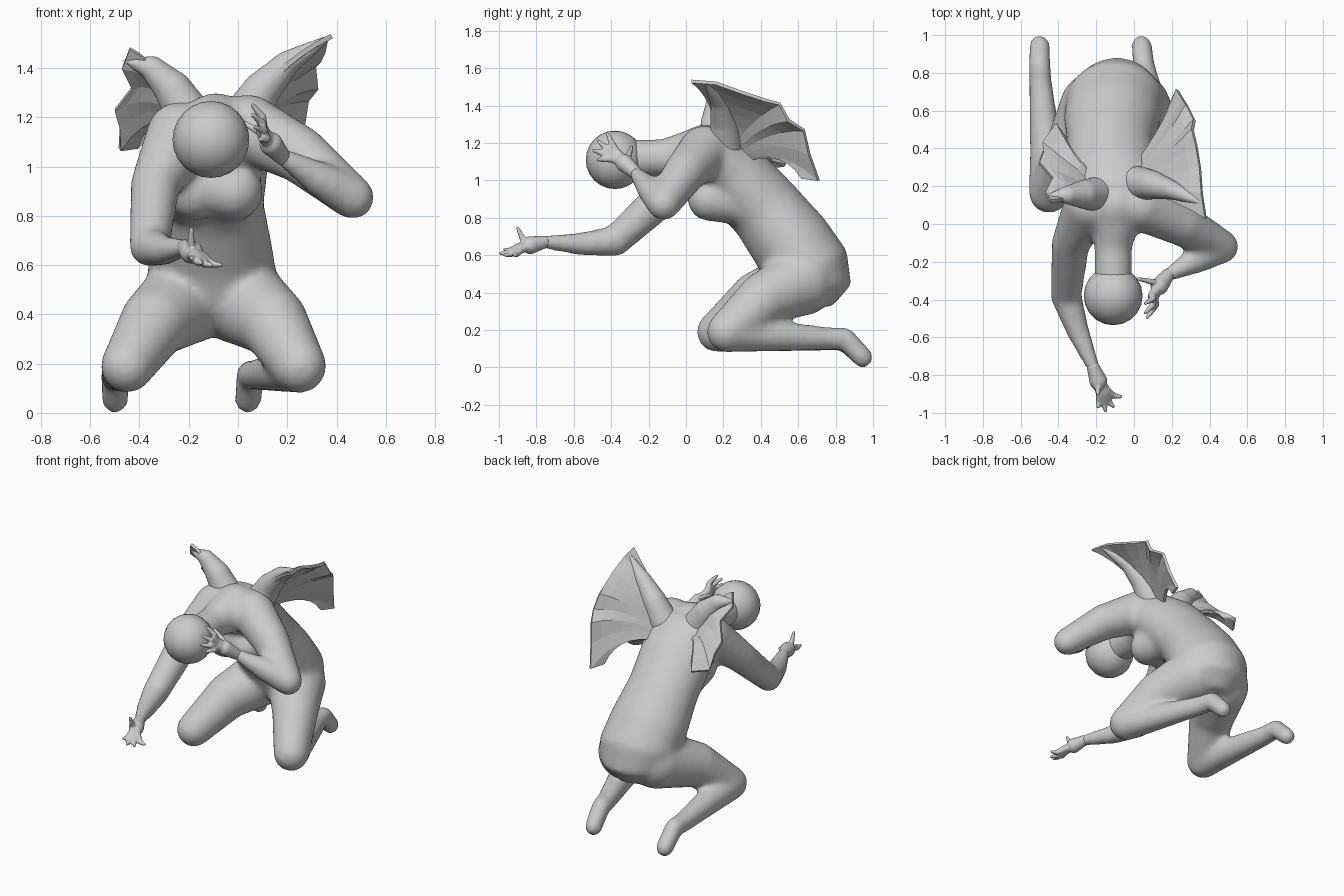
import bpy, bmesh, math
from mathutils import Vector

cube = bpy.data.objects.get("Cube")
if cube:
    bpy.data.objects.remove(cube)

# Single stone colour
stone = bpy.data.materials.new("stone_grey")
stone.use_nodes = True
stone.diffuse_color = (0.6, 0.6, 0.6, 1)
stone.node_tree.nodes["Principled BSDF"].inputs["Base Color"].default_value = (0.6, 0.6, 0.6, 1)


def finish(bm, name, voxel=0, soften=3, smooth=True):
    """Turn a bmesh into a named object, optionally fused into one skin."""
    bmesh.ops.recalc_face_normals(bm, faces=bm.faces)
    for f in bm.faces:
        f.smooth = smooth
    mesh = bpy.data.meshes.new(name)
    bm.to_mesh(mesh)
    bm.free()
    mesh.materials.append(stone)
    ob = bpy.data.objects.new(name, mesh)
    bpy.context.collection.objects.link(ob)
    if voxel:
        rm = ob.modifiers.new("fuse", 'REMESH')
        rm.mode = 'VOXEL'
        rm.voxel_size = voxel
        rm.use_smooth_shade = True
        sm = ob.modifiers.new("soften", 'SMOOTH')
        sm.factor = 0.5
        sm.iterations = soften
    return ob


def ball(bm, centre, r):
    verts = bmesh.ops.create_uvsphere(bm, u_segments=20, v_segments=12, radius=r)["verts"]
    bmesh.ops.translate(bm, verts=verts, vec=Vector(centre))


def limb(bm, joints):
    """Tapered segments with round joints; each joint is (x, y, z, radius)."""
    for j in joints:
        ball(bm, j[:3], j[3])
    for a, b in zip(joints, joints[1:]):
        pa, pb = Vector(a[:3]), Vector(b[:3])
        d = pb - pa
        mat = d.to_track_quat('Z', 'Y').to_matrix().to_4x4()
        mat.translation = (pa + pb) / 2
        bmesh.ops.create_cone(bm, cap_ends=True, segments=20, radius1=a[3],
                              radius2=b[3], depth=d.length, matrix=mat)


def torso(bm, stations, sides=28):
    """Elliptical loft; each station is (x, y, z, half width, half depth)."""
    rings = []
    for i, s in enumerate(stations):
        lo, hi = stations[max(i - 1, 0)], stations[min(i + 1, len(stations) - 1)]
        t = Vector((0, hi[1] - lo[1], hi[2] - lo[2])).normalized()
        side = Vector((1, 0, 0))
        n = t.cross(side)
        angles = [2 * math.pi * k / sides for k in range(sides)]
        rings.append([bm.verts.new(Vector(s[:3]) + side * s[3] * math.cos(a) + n * s[4] * math.sin(a))
                      for a in angles])
    for p, q in zip(rings, rings[1:]):
        for k in range(sides):
            m = (k + 1) % sides
            bm.faces.new((p[k], p[m], q[m], q[k]))
    bm.faces.new(rings[0])
    bm.faces.new(rings[-1])


# Body: torso, chest, neck, arms and legs fused into one skin
bm = bmesh.new()
torso(bm, [(-.09, .03, 1.18, .16, .1), (-.09, .13, 1.135, .26, .168), (-.115, .26, 1.02, .24, .195),
           (-.125, .425, .845, .23, .2), (-.115, .56, .67, .255, .22), (-.1, .65, .52, .262, .235),
           (-.09, .685, .42, .22, .2), (-.09, .67, .34, .12, .11)])
for x in (-.18, -.015):
    limb(bm, [(x, .125, .9, .118), (x - .02, .26, .88, .115)])
ball(bm, (-.09, .15, .92), .13)
limb(bm, [(-.09, .1, 1.15, .15), (-.11, -.12, 1.12, .1), (-.11, -.3, 1.12, .1)])
limb(bm, [(.04, .1, 1.155, .14), (.25, .0, 1.05, .117), (.465, -.12, .875, .09),
          (.33, -.19, .95, .073), (.18, -.27, 1.04, .038)])
limb(bm, [(-.235, .1, 1.125, .14), (-.335, -.1, .93, .102), (-.36, -.38, .675, .083),
          (-.3, -.56, .66, .063), (-.215, -.76, .67, .037)])
limb(bm, [(.01, .62, .46, .185), (.14, .42, .37, .145), (.25, .22, .19, .111),
          (.19, .4, .17, .088), (.07, .76, .155, .063), (.05, .85, .155, .06), (.04, .945, .053, .057)])
limb(bm, [(-.21, .62, .46, .185), (-.335, .38, .37, .145), (-.45, .165, .19, .109),
          (-.465, .38, .17, .088), (-.495, .74, .15, .063), (-.5, .84, .155, .06), (-.5, .945, .053, .057)])
finish(bm, "body", voxel=0.016, soften=18)

# Head: plain faceless ball
bm = bmesh.new()
ball(bm, (-.11, -.38, 1.11), .156)
finish(bm, "head")


def hand(name, wrist, palm, lift, tips):
    """Palm and bent fingers; lift raises the middle knuckles."""
    wrist, palm, lift = Vector(wrist), Vector(palm), Vector(lift)
    bm = bmesh.new()
    limb(bm, [(*wrist, .035), (*wrist.lerp(palm, .65), .048)])
    for i, tip in enumerate(tips):
        tip = Vector(tip)
        base = palm.lerp(tip, .25) if i else wrist.lerp(palm, .6)
        mid = base.lerp(tip, .5) + lift
        limb(bm, [(*wrist.lerp(palm, .5), .032), (*base, .024), (*mid, .017), (*tip, .01)])
    finish(bm, name, voxel=0.007)


# Hands: thumb tip first, then fingers
hand("left_hand", (.18, -.27, 1.04), (.11, -.36, 1.12), (.02, 0, 0),
     [(.02, -.29, 1.18), (.06, -.42, 1.25), (.06, -.47, 1.21), (.07, -.495, 1.16), (.09, -.47, 1.11)])
hand("right_hand", (-.215, -.76, .67), (-.175, -.87, .645), (0, -.01, -.012),
     [(-.19, -.9, .745), (-.19, -.97, .63), (-.15, -.99, .61), (-.11, -.965, .6), (-.07, -.915, .6)])


def wing(name, root, elbow, spread, edge):
    """Half-funnel sheet from a broad root on the back out to a ragged edge."""
    root, elbow, spread = Vector(root), Vector(elbow), Vector(spread)
    edge = [Vector(e) for e in edge]
    bm = bmesh.new()
    steps, rows = 6, []
    for j, e in enumerate(edge):
        shift = spread * j / (len(edge) - 1)
        start = root + shift
        ctrl = (elbow + shift * 1.9).lerp(e, .22)
        row = []
        for i in range(steps + 1):
            t = i / steps
            row.append(bm.verts.new(start * (1 - t) ** 2 + ctrl * 2 * t * (1 - t) + e * t * t))
        rows.append(row)
    for p, q in zip(rows, rows[1:]):
        for i in range(steps):
            bm.faces.new((p[i], p[i + 1], q[i + 1], q[i]))
    ob = finish(bm, name, smooth=False)
    thick = ob.modifiers.new("thickness", 'SOLIDIFY')
    thick.thickness = .02
    thick.offset = 0
    # Fleshy stump along the leading edge
    bm = bmesh.new()
    a, b = root + spread * .25, elbow + spread * .15 - Vector((0, 0, .02))
    lead = edge[0].lerp(edge[1], .6)
    limb(bm, [(*a, .095), (*a.lerp(b, .6), .078), (*b.lerp(lead, .25), .052),
              (*b.lerp(lead, .65), .032), (*lead, .012)])
    finish(bm, name + "_stump", voxel=0.012, soften=5)


# Wings
wing("left_wing", (.02, .17, 1.22), (.14, .18, 1.42), (.01, .17, -.11),
     [(.38, .03, 1.53), (.36, .16, 1.52), (.35, .3, 1.47), (.33, .42, 1.43), (.31, .5, 1.41),
      (.32, .55, 1.32), (.28, .63, 1.27), (.26, .66, 1.14), (.23, .71, 1.0), (.19, .62, 1.01)])
wing("right_wing", (-.19, .13, 1.22), (-.31, .14, 1.42), (-.01, .11, -.08),
     [(-.44, .12, 1.48), (-.47, .16, 1.4), (-.43, .24, 1.32), (-.5, .32, 1.23),
      (-.48, .37, 1.16), (-.48, .43, 1.07), (-.41, .53, 1.08), (-.37, .46, 1.1)])
